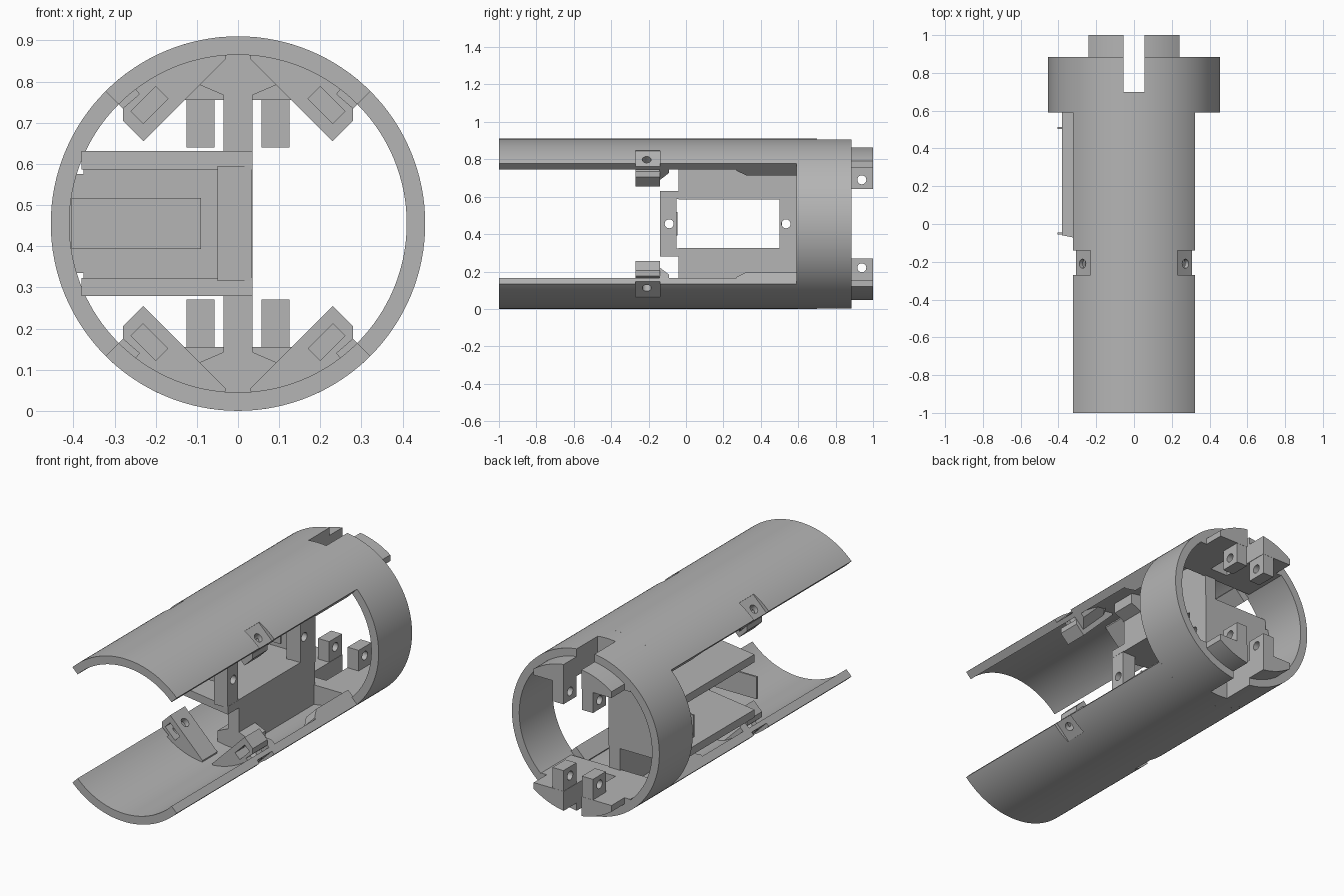
import bpy, bmesh, math
from mathutils import Vector

if "Cube" in bpy.data.objects:
    bpy.data.objects.remove(bpy.data.objects["Cube"])

AXIS = 0.455            # height of the tube axis
R_OUT, R_IN = 0.455, 0.41
D = math.sqrt(0.5)

grey = bpy.data.materials.new("plain_grey")
grey.use_nodes = True
grey.diffuse_color = (0.46, 0.46, 0.46, 1)
grey.node_tree.nodes["Principled BSDF"].inputs["Base Color"].default_value = (0.46, 0.46, 0.46, 1)


def loft(name, sections, closed=False):
    """Skin a row of equal-length point loops; z is measured from the tube axis."""
    bm = bmesh.new()
    rows = [[bm.verts.new((x, y, z + AXIS)) for x, y, z in s] for s in sections]
    n = len(rows[0])
    pairs = list(zip(rows, rows[1:]))
    if closed:
        pairs.append((rows[-1], rows[0]))
    else:
        bm.faces.new(rows[0])
        bm.faces.new(rows[-1])
    for a, b in pairs:
        for i in range(n):
            j = (i + 1) % n
            bm.faces.new((a[i], a[j], b[j], b[i]))
    bmesh.ops.recalc_face_normals(bm, faces=bm.faces)
    mesh = bpy.data.meshes.new(name)
    bm.to_mesh(mesh)
    bm.free()
    mesh.materials.append(grey)
    obj = bpy.data.objects.new(name, mesh)
    bpy.context.scene.collection.objects.link(obj)
    return obj


def box(name, x0, x1, y0, y1, z0, z1):
    return loft(name, [[(x0, y, z0), (x1, y, z0), (x1, y, z1), (x0, y, z1)] for y in (y0, y1)])


def prism(name, pts, y0, y1):
    return loft(name, [[(x, y, z) for x, z in pts] for y in (y0, y1)])


def band(name, a0, a1, y0, y1, steps, closed=False):
    """Curved wall around the tube axis."""
    sections = []
    for i in range(steps if closed else steps + 1):
        a = math.radians(a0 + (a1 - a0) * i / steps)
        c, s = math.cos(a), math.sin(a)
        sections.append([(r * c, y, r * s) for r, y in
                         ((R_IN, y0), (R_OUT, y0), (R_OUT, y1), (R_IN, y1))])
    return loft(name, sections, closed)


def rod(name, start, end, r, steps=24):
    start, end = Vector(start), Vector(end)
    u = Vector((0, 1, 0))
    v = (end - start).normalized().cross(u)
    ring = [u * r * math.cos(k * math.tau / steps) + v * r * math.sin(k * math.tau / steps)
            for k in range(steps)]
    return loft(name, [[tuple(c + p) for p in ring] for c in (start, end)])


def cut(obj, *cutters):
    """Subtract the cutters and bake the result."""
    for c in cutters:
        m = obj.modifiers.new("cut", "BOOLEAN")
        m.operation, m.solver, m.object = "DIFFERENCE", "EXACT", c
    bpy.context.view_layer.update()
    ev = obj.evaluated_get(bpy.context.evaluated_depsgraph_get())
    mesh = bpy.data.meshes.new_from_object(ev)
    obj.modifiers.clear()
    obj.data = mesh
    for c in cutters:
        bpy.data.objects.remove(c)
    return obj


def diag(n, t, sx, sz):
    """Point given by distance along, and across, the 45 degree diagonal."""
    return (sx * (n + t) * D, sz * (n - t) * D)


def diag_loft(name, sections, sx, sz):
    out = []
    for y, pts in sections:
        out.append([(x, y, z) for x, z in (diag(n, t, sx, sz) for n, t in pts)])
    return loft(name, out)


def rect(n0, n1, t0, t1):
    return [(n0, t0), (n0, t1), (n1, t1), (n1, t0)]


def arc(r, t0, t1, steps=10):
    ts = [t0 + (t1 - t0) * i / steps for i in range(steps + 1)]
    return [(math.sqrt(r * r - t * t), t) for t in ts]


def boss_hole(sx, sz):
    a, b = diag(0.25, -0.05, sx, sz), diag(0.5, -0.05, sx, sz)
    return rod("cutter", (a[0], -0.21, a[1]), (b[0], -0.21, b[1]), 0.024)


# End ring, slotted at top and bottom
ring = band("end_ring", 0, 360, 0.59, 0.885, 128, True)
cut(ring, *[box("cutter", -0.055, 0.055, 0.7, 1.1, z - 0.15, z + 0.15) for z in (0.45, -0.45)])

# Upper and lower half shells with flats round the screw holes
for name, sz in (("upper_shell", 1), ("lower_shell", -1)):
    shell = band(name, 45 * sz, 135 * sz, -1, 0.6, 40)
    cutters = []
    for sx in (1, -1):
        cutters.append(diag_loft("cutter", [(y, rect(0.435, 0.5, -0.115, 0.05))
                                            for y in (-0.27, -0.14)], sx, sz))
        cutters.append(boss_hole(sx, sz))
    cut(shell, *cutters)

for vert, sz in (("upper", 1), ("lower", -1)):
    for side, sx in (("left", 1), ("right", -1)):
        tag = f"{vert}_{side}"

        # Screw boss with nut pocket, and the sloped gusset behind it
        pts = [(0.304, -0.262), (0.304, 0.021), (0.375, 0.021), (0.396, 0.0),
               (0.392, -0.053)] + arc(0.415, -0.055, -0.27)
        boss = diag_loft(tag + "_boss", [(-0.27, pts), (-0.14, pts)], sx, sz)
        pocket = diag_loft("cutter", [(y, rect(0.335, 0.377, -0.094, -0.009))
                                      for y in (-0.3, -0.17)], sx, sz)
        cut(boss, pocket, boss_hole(sx, sz))
        seg = [[(n, -0.2), (n, 0.0)] + arc(0.415, 0.0, -0.2) for n in (0.33, 0.385)]
        diag_loft(tag + "_gusset", [(-0.141, seg[0]), (-0.09, seg[1])], sx, sz)

        # Ramped stiffening pad along the shell edge
        ramp = ((0.27, 0.402), (0.32, 0.367), (0.6, 0.367))
        diag_loft(tag + "_edge_pad", [(y, rect(n, 0.418, -0.09, 0)) for y, n in ramp], sx, sz)

        # Solid chord inside the ring, continued as a mounting tab
        def chord(w):
            xs = [0.055 + (w - 0.055) * i / 10 for i in range(11)]
            return [(sx * w, sz * 0.3), (sx * 0.055, sz * 0.3)] + \
                   [(sx * x, sz * math.sqrt(0.412 ** 2 - x * x)) for x in xs]
        prism(tag + "_chord", chord(0.275), 0.62, 0.885)
        prism(tag + "_tab", chord(0.24), 0.88, 1.0)
        lug = box(tag + "_lug", *sorted((sx * 0.057, sx * 0.125)), 0.885, 0.999,
                  *sorted((sz * 0.185, sz * 0.33)))
        cut(lug, rod("cutter", (0, 0.94, sz * 0.235), (sx * 0.3, 0.94, sz * 0.235), 0.024))

        # Small web bracing the spine against the shell
        prism(tag + "_web", [(sx * x, sz * z) for x, z in
                             ((0.03, 0.31), (0.1, 0.34), (0.1, 0.4), (0.03, 0.41))], -0.04, 0.1)
    # Cross piece closing the chord in front of the slot
    box(vert + "_cross_piece", -0.06, 0.06, 0.62, 0.7, *sorted((sz * 0.3, sz * 0.41)))

# Central spine with a window
spine = box("spine", -0.035, 0.035, -0.04, 0.63, -0.412, 0.412)
cut(spine, box("cutter", -0.2, 0.2, -0.05, 0.5, -0.13, 0.13),
    rod("cutter", (-0.2, 0.535, 0), (0.2, 0.535, 0), 0.024))

# Drilled posts and thin end plates of the tray
for name, y0, y1, hole, plate in (("front", -0.14, -0.05, -0.09, -0.055),
                                  ("rear", 0.5, 0.595, 0.535, 0.503)):
    post = box(name + "_post", -0.05, 0.034, y0, y1, -0.14, 0.14)
    cut(post, rod("cutter", (-0.2, hole, 0), (0.2, hole, 0), 0.024))
    box(name + "_tray_plate", -0.405, -0.09, plate, plate + 0.01, -0.062, 0.062)

# Tray shelves with slanted front edges
outline = ((0.035, -0.14), (-0.38, -0.06), (-0.38, 0.62), (0.035, 0.62))
for name, z0, z1 in (("upper_shelf", 0.132, 0.176), ("lower_shelf", -0.176, -0.132)):
    loft(name, [[(x, y, z) for x, y in outline] for z in (z0, z1)])

# Wall behind the tray
box("tray_back_wall", -0.375, 0.035, 0.595, 0.635, -0.176, 0.176)
box("tray_wall_edge", -0.42, -0.37, 0.595, 0.635, -0.12, 0.12)

# Smooth the curved walls, keep edges crisp
bpy.ops.object.select_all(action="DESELECT")
for o in bpy.context.scene.objects:
    if o.type == "MESH":
        o.select_set(True)
        bpy.context.view_layer.objects.active = o
bpy.ops.object.shade_smooth_by_angle(angle=math.radians(30))
